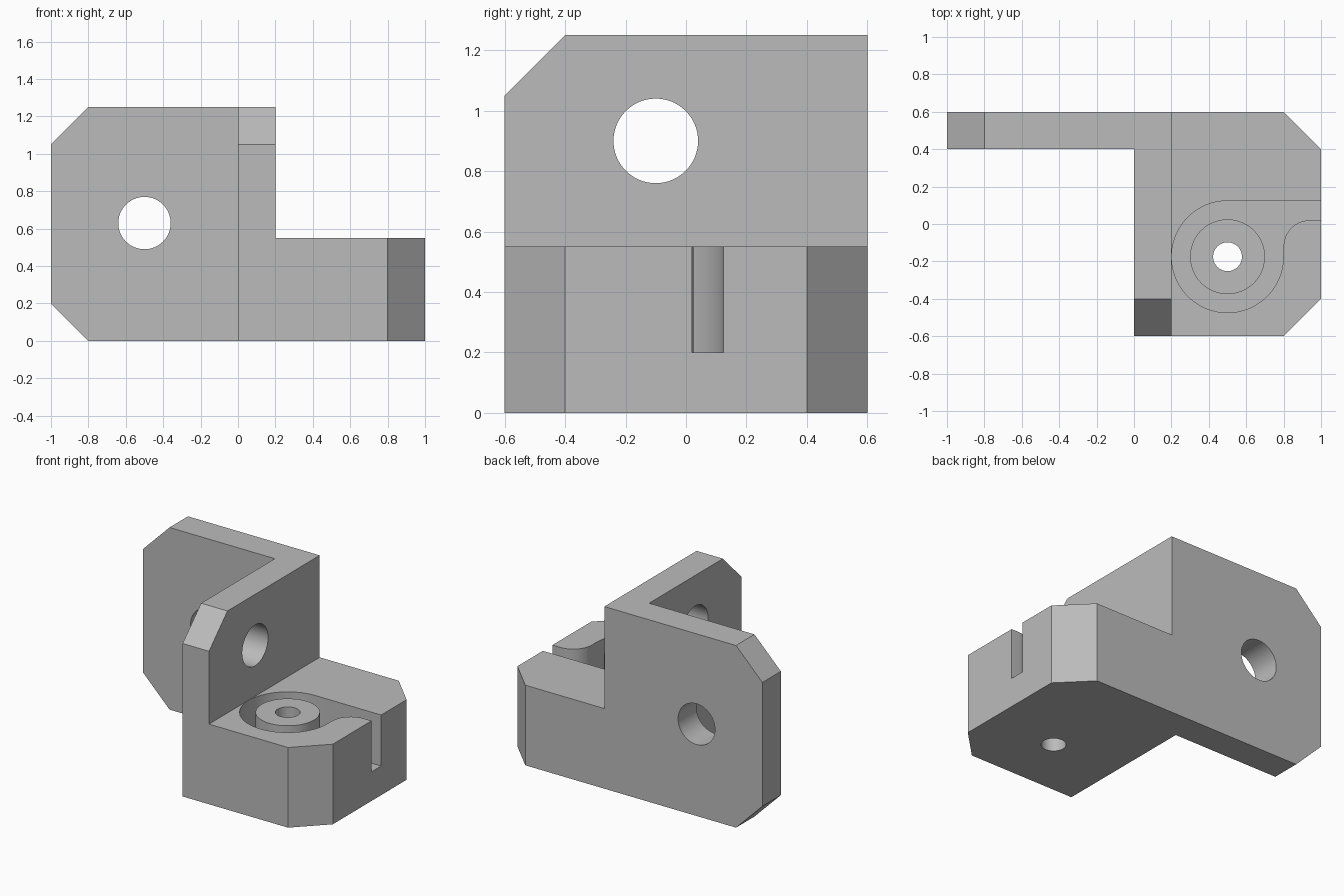
import bpy
import bmesh
from math import cos, sin, pi

if "Cube" in bpy.data.objects:
    bpy.data.objects.remove(bpy.data.objects["Cube"])

grey = bpy.data.materials.new("plain grey")
grey.use_nodes = True
grey.diffuse_color = (0.5, 0.5, 0.5, 1)
grey.node_tree.nodes["Principled BSDF"].inputs["Base Color"].default_value = (0.5, 0.5, 0.5, 1)


def prism(name, outline, axis, low, high):
    """Extrude a 2D outline along an axis between two positions."""
    place = {"X": lambda a, b, t: (t, a, b),
             "Y": lambda a, b, t: (a, t, b),
             "Z": lambda a, b, t: (a, b, t)}[axis]
    bm = bmesh.new()
    rings = [[bm.verts.new(place(a, b, t)) for a, b in outline] for t in (low, high)]
    bm.faces.new(rings[0])
    bm.faces.new(rings[1])
    count = len(outline)
    for i in range(count):
        j = (i + 1) % count
        bm.faces.new((rings[0][i], rings[0][j], rings[1][j], rings[1][i]))
    bmesh.ops.recalc_face_normals(bm, faces=bm.faces)
    mesh = bpy.data.meshes.new(name)
    bm.to_mesh(mesh)
    bm.free()
    mesh.materials.append(grey)
    obj = bpy.data.objects.new(name, mesh)
    bpy.context.collection.objects.link(obj)
    return obj


def arc(cx, cy, radius, start, end, steps):
    angles = [start + (end - start) * i / steps for i in range(steps + 1)]
    return [(cx + radius * cos(a), cy + radius * sin(a)) for a in angles]


def circle(cx, cy, radius):
    return arc(cx, cy, radius, 0, 2 * pi, 64)[:-1]


def cut(target, cutter):
    """Subtract the cutter from the target, then discard it."""
    modifier = target.modifiers.new("cut", "BOOLEAN")
    modifier.operation = "DIFFERENCE"
    modifier.solver = "EXACT"
    modifier.object = cutter
    bpy.context.view_layer.objects.active = target
    bpy.ops.object.modifier_apply(modifier=modifier.name)
    bpy.data.objects.remove(cutter)


# Full-height body: back plate, side wall and base share one plan
plan = [(-1, 0.6), (-1, 0.4), (0, 0.4), (0, -0.6),
        (0.8, -0.6), (1, -0.4), (1, 0.4), (0.8, 0.6)]
bracket = prism("corner_bracket", plan, "Z", 0, 1.25)

# Lower the base beside the side wall
cut(bracket, prism("step", [(0.2, -1), (2, -1), (2, 1), (0.2, 1)], "Z", 0.55, 2))

# Chamfered plate and wall corners
cut(bracket, prism("plate_top_corner", [(-1.2, 0.85), (-0.6, 1.45), (-1.2, 1.45)], "Y", 0.3, 0.7))
cut(bracket, prism("plate_low_corner", [(-1.2, 0.4), (-0.6, -0.2), (-1.2, -0.2)], "Y", 0.3, 0.7))
cut(bracket, prism("wall_corner", [(-0.8, 0.85), (-0.2, 1.45), (-0.8, 1.45)], "X", -0.1, 0.3))

# Bolt holes in the plate and the wall
cut(bracket, prism("plate_hole", circle(-0.5, 0.63, 0.14), "Y", 0.3, 0.7))
cut(bracket, prism("wall_hole", circle(-0.1, 0.9, 0.14), "X", -0.1, 0.3))

# Round pocket with a side channel, leaving a boss in the middle
bx, by = 0.5, -0.175
pocket_outline = (arc(bx, by, 0.299, pi / 2, 2 * pi, 48)
                  + arc(0.94, -0.12, 0.14, pi, pi / 2, 16)
                  + [(1.1, 0.02), (1.1, 0.124)])
pocket = prism("pocket", pocket_outline, "Z", 0.2, 0.6)
cut(pocket, prism("boss", circle(bx, by, 0.2), "Z", 0.1, 0.7))
cut(bracket, pocket)
cut(bracket, prism("boss_hole", circle(bx, by, 0.077), "Z", -0.1, 0.7))

# Smooth round walls, crisp edges
bpy.ops.object.select_all(action="DESELECT")
bracket.select_set(True)
bpy.context.view_layer.objects.active = bracket
bpy.ops.object.shade_smooth_by_angle(angle=pi / 6)
